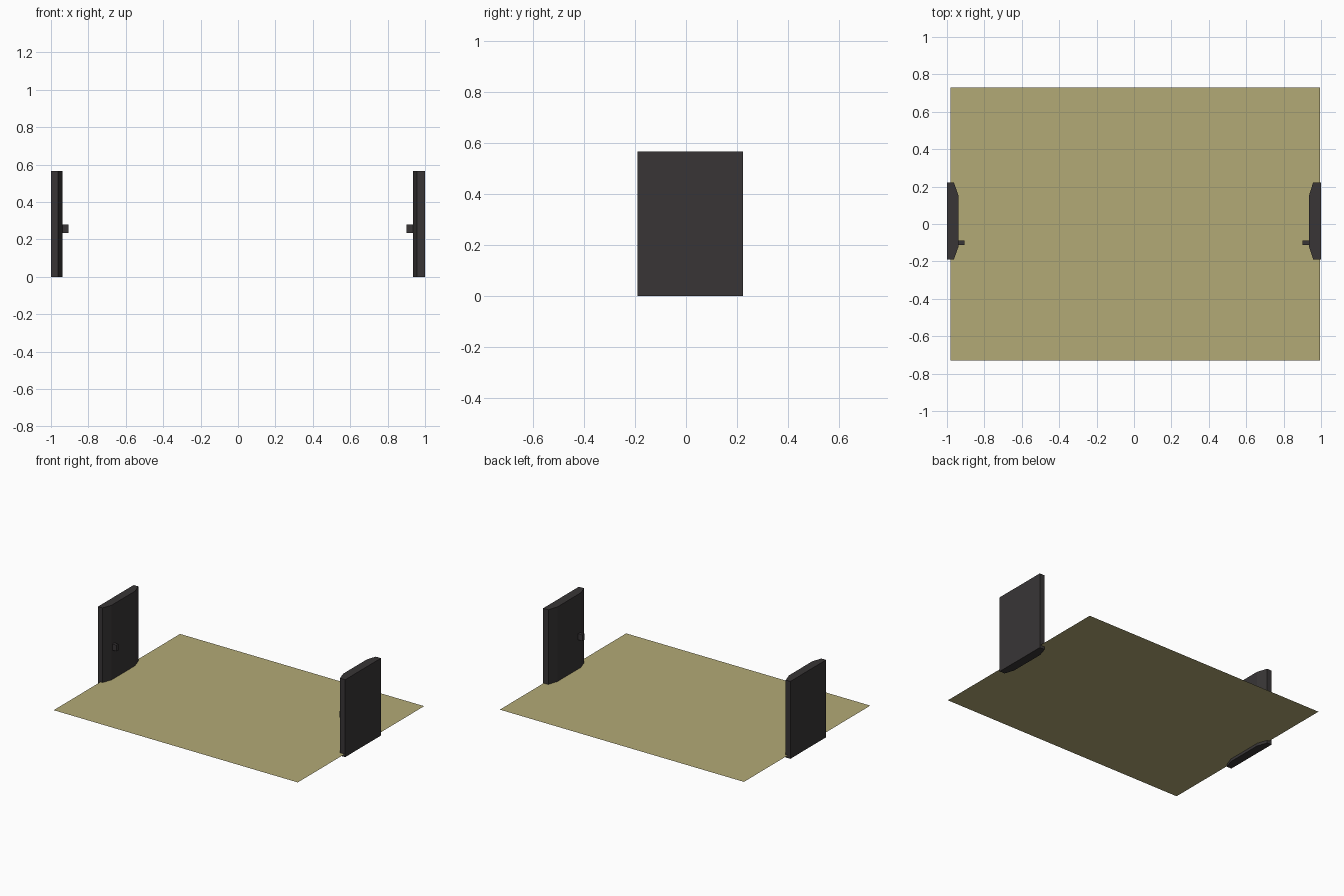
import bpy, bmesh

if "Cube" in bpy.data.objects:
    bpy.data.objects.remove(bpy.data.objects["Cube"])


def material(name, rgb):
    m = bpy.data.materials.new(name)
    m.diffuse_color = (*rgb, 1)
    m.use_nodes = True
    m.node_tree.nodes["Principled BSDF"].inputs["Base Color"].default_value = m.diffuse_color
    return m


def add_object(name, bm, mat):
    bmesh.ops.recalc_face_normals(bm, faces=bm.faces)
    me = bpy.data.meshes.new(name)
    bm.to_mesh(me)
    bm.free()
    me.materials.append(mat)
    ob = bpy.data.objects.new(name, me)
    bpy.context.collection.objects.link(ob)
    return ob


def prism(name, outline, z0, z1, mat):
    """Extrude an XY outline from z0 up to z1 (flat sheet if equal)."""
    bm = bmesh.new()
    face = bm.faces.new([bm.verts.new((x, y, z0)) for x, y in outline])
    if z1 > z0:
        new = bmesh.ops.extrude_face_region(bm, geom=[face])["geom"]
        verts = [v for v in new if isinstance(v, bmesh.types.BMVert)]
        bmesh.ops.translate(bm, verts=verts, vec=(0, 0, z1 - z0))
    ob = add_object(name, bm, mat)
    return ob


def rect(x0, x1, y0, y1):
    return [(x0, y0), (x1, y0), (x1, y1), (x0, y1)]


dark = material("dark_panel", (0.04, 0.036, 0.037))
khaki = material("khaki_sheet", (0.45, 0.40, 0.18))

# Thin sheet, slightly above the bottom of the panels
sheet = prism("floor_sheet", rect(-0.98, 0.995, -0.73, 0.73), 0.02, 0.02, khaki)
if sheet.data.polygons[0].normal.z < 0:
    sheet.data.flip_normals()

# Mirrored side panels with chamfered inner edges, each with a small knob
for side, s, edge, inner, tip in (("left", -1, 0.963, 0.938, 0.905),
                                  ("right", 1, 0.958, 0.935, 0.90)):
    half = [(1.0, -0.19), (edge, -0.19), (inner, -0.12),
            (inner, 0.15), (edge, 0.223), (1.0, 0.223)]
    prism(side + "_panel", [(s * x, y) for x, y in half], 0, 0.566, dark)
    prism(side + "_knob", rect(s * tip, s * (inner + 0.005), -0.112, -0.088),
          0.234, 0.279, dark)
